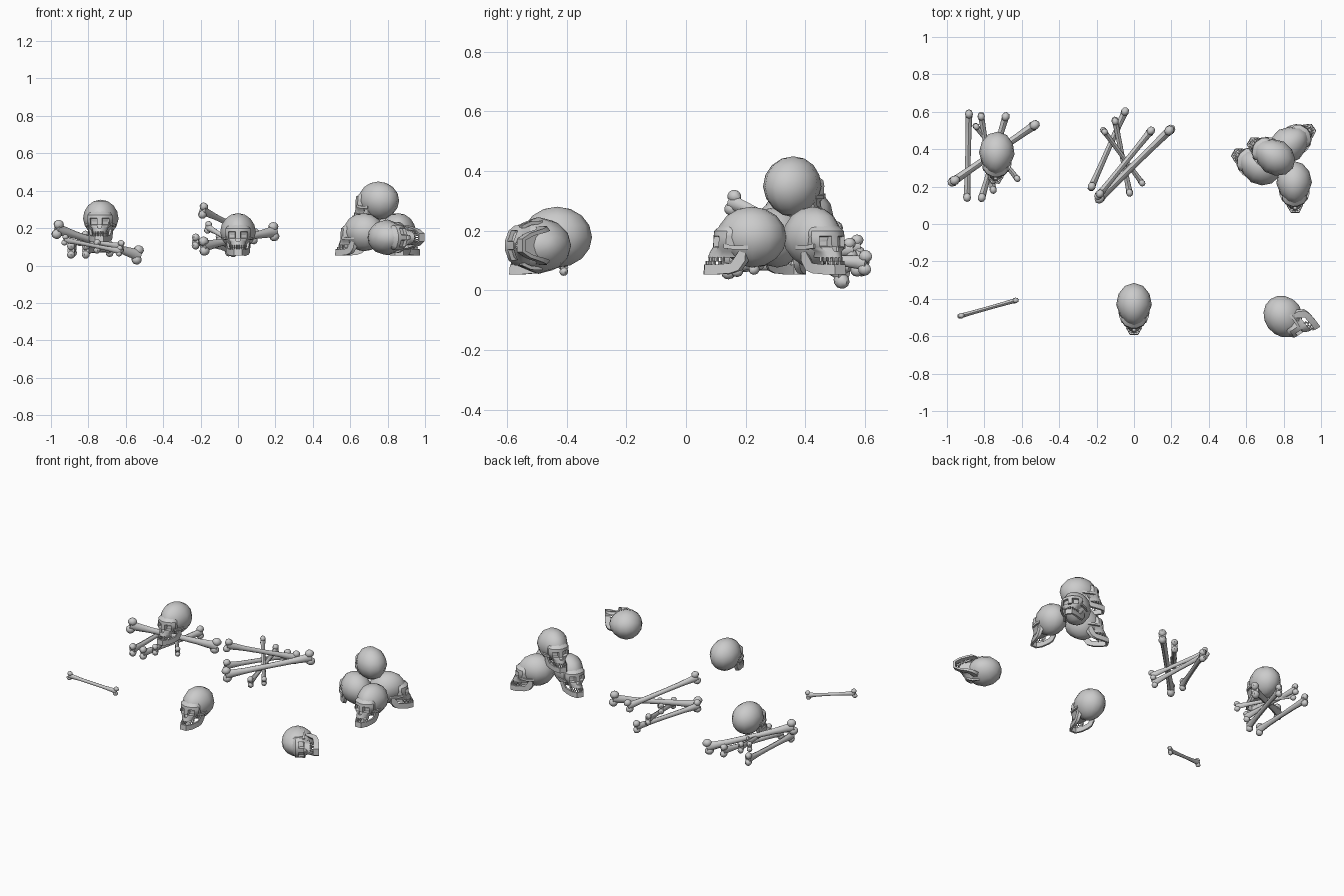
import bpy, bmesh, math
from mathutils import Matrix, Vector

if "Cube" in bpy.data.objects:
    bpy.data.objects.remove(bpy.data.objects["Cube"])

bone_grey = bpy.data.materials.new("bone_grey")
bone_grey.use_nodes = True
colour = (0.6, 0.6, 0.6, 1)
bone_grey.diffuse_color = colour
bone_grey.node_tree.nodes["Principled BSDF"].inputs["Base Color"].default_value = colour


def loft(bm, rings, closed=True):
    """Skin a list of rings; returns the side faces."""
    loops = [[bm.verts.new(p) for p in ring] for ring in rings]
    n = len(loops[0])
    faces = []
    for a, b in zip(loops, loops[1:]):
        for i in range(n):
            j = (i + 1) % n
            faces.append(bm.faces.new((a[i], a[j], b[j], b[i])))
    if closed:
        bm.faces.new(loops[0][::-1])
        bm.faces.new(loops[-1])
    return faces


def ball(bm, centre, radii, segments, rings):
    m = Matrix.Translation(centre) @ Matrix.Diagonal((*radii, 1))
    return bmesh.ops.create_uvsphere(bm, u_segments=segments, v_segments=rings,
                                     radius=1, matrix=m)["verts"]


def finish(bm, name, angle):
    bmesh.ops.recalc_face_normals(bm, faces=bm.faces)
    me = bpy.data.meshes.new(name)
    bm.to_mesh(me)
    bm.free()
    me.materials.append(bone_grey)
    me.shade_smooth()
    me.set_sharp_from_angle(angle=math.radians(angle))
    return me


def make_skull():
    bm = bmesh.new()
    # Cranium: an egg, narrower at the forehead and the base
    for v in ball(bm, (0, 0.025, 0.125), (0.096, 0.117, 0.102), 12, 8):
        front = max(0, (0.03 - v.co.y) / 0.12)
        low = max(0, (0.11 - v.co.z) / 0.1)
        v.co.x *= 1 - 0.2 * front - 0.15 * low
        if low:
            v.co.y += 0.035 * front * low
    # Face: brow, sockets, cheeks and upper jaw as (height, half width, front)
    rings = []
    for z, w, f in ((0.056, 0.037, -0.122), (0.076, 0.043, -0.114),
                    (0.092, 0.066, -0.104), (0.128, 0.068, -0.102),
                    (0.146, 0.066, -0.1), (0.165, 0.05, -0.078)):
        half = [(w * 0.9, -0.01, z), (w, f + 0.04, z), (w * 0.75, f + 0.016, z),
                (w * 0.2, f, z)]
        rings.append(half + [(-x, y, zz) for x, y, zz in reversed(half)])
    faces = loft(bm, rings)
    # Eye sockets and nose opening pushed into the face
    for f in faces:
        c = f.calc_center_median()
        eye = 0.1 < c.z < 0.125 and 0.02 < abs(c.x) < 0.05 and c.y < -0.07
        nose = 0.077 < c.z < 0.092 and abs(c.x) < 0.005 and c.y < -0.09
        if eye or nose:
            bmesh.ops.inset_individual(bm, faces=[f], thickness=0.004)
            for v in f.verts:
                v.co.y += 0.022 if eye else 0.012
    # Cheek arches running back to the cranium
    for s in (-1, 1):
        loft(bm, [[(s * (x + a), y, z + b) for a, b in
                   ((-0.006, -0.007), (0.006, -0.007), (0.006, 0.007), (-0.006, 0.007))]
                  for x, y, z in ((0.06, -0.072, 0.095), (0.075, -0.035, 0.09),
                                  (0.077, 0.01, 0.09))])
    # Lower jaw: a U-shaped bar with rising ends (x, y, bottom, top)
    side = [(0.066, 0.0, 0.045, 0.085), (0.063, -0.022, 0.014, 0.08),
            (0.055, -0.05, 0.004, 0.038), (0.042, -0.1, 0.0, 0.033),
            (0.022, -0.136, 0.0, 0.034)]
    path = side + [(-x, y, a, b) for x, y, a, b in reversed(side)]
    loft(bm, [[(x, y, a), (x * 0.78, y + 0.013, a),
               (x * 0.78, y + 0.013, b), (x, y + 0.003, b)] for x, y, a, b in path])
    # Teeth: two rows following the arch
    for z, reach in ((0.051, -0.116), (0.038, -0.126)):
        for i in range(-4, 5):
            t = i / 4
            m = (Matrix.Translation((0.035 * math.sin(t * 1.5), reach + 0.045 * t * t, z))
                 @ Matrix.Rotation(t, 4, "Z") @ Matrix.Diagonal((0.0075, 0.008, 0.015, 1)))
            bmesh.ops.create_cube(bm, size=1, matrix=m)
    return finish(bm, "skull", 38)


def make_bone():
    # Unit-length bone along x with paired knuckles set one above the other
    bm = bmesh.new()
    rings = []
    for x, h, w in ((-0.47, 0.064, 0.04), (-0.4, 0.047, 0.036), (-0.25, 0.034, 0.032),
                    (0, 0.03, 0.03),
                    (0.25, 0.034, 0.032), (0.4, 0.047, 0.036), (0.47, 0.064, 0.04)):
        rings.append([(x, w * math.cos(a), h * math.sin(a))
                      for a in (math.tau * k / 8 for k in range(8))])
    loft(bm, rings)
    for x in (-0.455, 0.455):
        for z in (-0.045, 0.045):
            ball(bm, (x, 0, z), (0.05, 0.044, 0.044), 8, 6)
    return finish(bm, "bone", 45)


def place(mesh, name, matrix):
    ob = bpy.data.objects.new(name, mesh)
    bpy.context.collection.objects.link(ob)
    ob.matrix_world = matrix


skull = make_skull()
bone = make_bone()

# Upright skulls: name, base centre, heading in degrees
for name, loc, heading in (
        ("lone_skull", (0, -0.457, 0.053), -90),
        ("stack_skull_front", (0.857, 0.195, 0.053), -88),
        ("stack_skull_side", (0.649, 0.319, 0.053), 152),
        ("stack_skull_back", (0.85, 0.44, 0.053), 35),
        ("stack_skull_top", (0.729, 0.373, 0.222), 148),
        ("skull_on_bones", (-0.735, 0.352, 0.125), -93)):
    place(skull, name, Matrix.Translation(loc)
          @ Matrix.Rotation(math.radians(heading + 90), 4, "Z"))

# Skull lying on its side
lying = Matrix(((0, -0.6, -0.8), (0, 0.8, -0.6), (1, 0, 0))).to_4x4()
place(skull, "fallen_skull", Matrix.Translation((0.915, -0.44, 0.15)) @ lying)

# Bones: name, then both ends
for name, a, b in (
        ("lone_bone", (-0.94, -0.495, 0.14), (-0.62, -0.405, 0.075)),
        ("crossed_bone_long", (-0.985, 0.215, 0.2), (-0.515, 0.54, 0.05)),
        ("crossed_bone_left", (-0.882, 0.61, 0.09), (-0.893, 0.12, 0.08)),
        ("crossed_bone_right", (-0.68, 0.595, 0.09), (-0.82, 0.12, 0.08)),
        ("crossed_bone_middle", (-0.82, 0.595, 0.15), (-0.75, 0.165, 0.1)),
        ("crossed_bone_short", (-0.855, 0.535, 0.14), (-0.615, 0.23, 0.1)),
        ("heap_bone_low", (-0.04, 0.62, 0.09), (-0.235, 0.18, 0.13)),
        ("heap_bone_middle", (-0.105, 0.57, 0.14), (-0.02, 0.15, 0.08)),
        ("heap_bone_short", (-0.17, 0.51, 0.21), (0.05, 0.21, 0.08)),
        ("heap_bone_high", (0.1, 0.51, 0.15), (-0.2, 0.14, 0.3)),
        ("heap_bone_long", (0.21, 0.52, 0.185), (-0.2, 0.12, 0.1))):
    a, b = Vector(a), Vector(b)
    along = (b - a).normalized()
    across = Vector((0, 0, 1)).cross(along).normalized()
    turn = Matrix((along, across, along.cross(across))).transposed().to_4x4()
    place(bone, name, Matrix.Translation((a + b) / 2) @ turn
          @ Matrix.Scale((b - a).length, 4))
